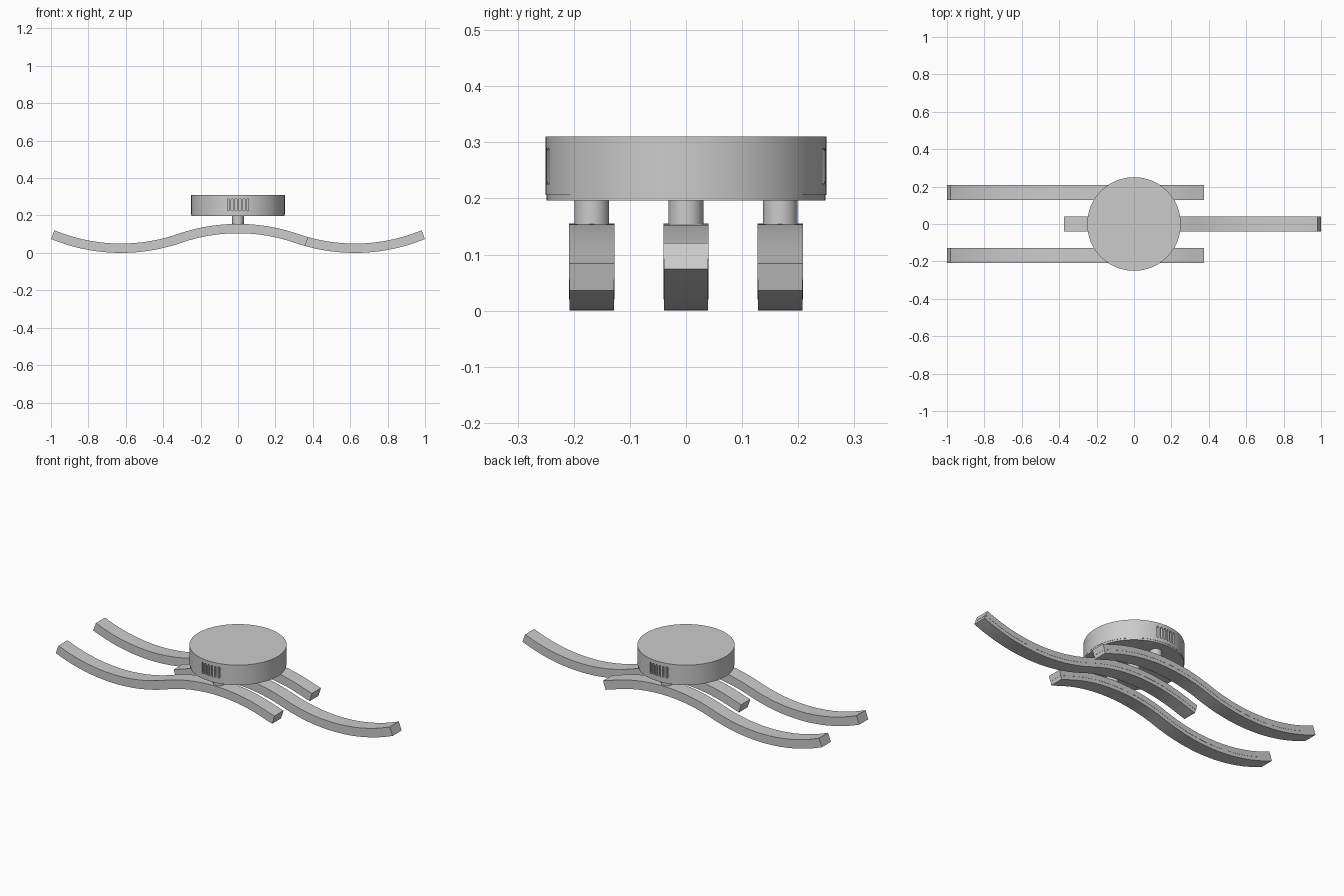
import bpy, bmesh, math

if "Cube" in bpy.data.objects:
    bpy.data.objects.remove(bpy.data.objects["Cube"])

PEAK, TROUGH, HALF = 0.13, 0.025, 0.3125      # wave centreline heights, quarter length
DROP = (PEAK - TROUGH) / 2
R = (HALF ** 2 + DROP ** 2) / (2 * DROP)      # radius of the tangent arcs
ARM_Y = 0.168


def finish(obj, angle=30):
    bpy.ops.object.select_all(action='DESELECT')
    obj.select_set(True)
    bpy.context.view_layer.objects.active = obj
    bpy.ops.object.shade_smooth_by_angle(angle=math.radians(angle))


def from_bmesh(name, bm):
    bmesh.ops.recalc_face_normals(bm, faces=bm.faces[:])
    me = bpy.data.meshes.new(name)
    bm.to_mesh(me)
    bm.free()
    obj = bpy.data.objects.new(name, me)
    bpy.context.collection.objects.link(obj)
    return obj


def cylinder(name, r, z0, z1, y=0.0, n=48):
    bpy.ops.mesh.primitive_cylinder_add(vertices=n, radius=r, depth=z1 - z0,
                                        location=(0, y, (z0 + z1) / 2))
    obj = bpy.context.object
    obj.name = name
    return obj


def wave(x):
    """Height and slope angle of the arm centreline, made of tangent arcs."""
    a = abs(x)
    if a < HALF:
        z, ang = PEAK - R + math.sqrt(R * R - a * a), -math.asin(a / R)
    else:
        d = a - 2 * HALF
        z, ang = TROUGH + R - math.sqrt(R * R - d * d), math.asin(d / R)
    return z, math.copysign(ang, ang * (1 if x >= 0 else -1))


def wave_bar(name, side, y, half_w, lo, hi, trim=0.0, n=56):
    """Sweep a rectangle along the wave; side = +1 reaches +x, -1 reaches -x."""
    x0, x1 = -0.368 + trim, 0.991 - trim
    bm = bmesh.new()
    rings = []
    for i in range(n + 1):
        x = side * (x0 + (x1 - x0) * i / n)
        z, ang = wave(x)
        rings.append([bm.verts.new((x - math.sin(ang) * o, y + w, z + math.cos(ang) * o))
                      for w, o in ((-half_w, lo), (half_w, lo), (half_w, hi), (-half_w, hi))])
    for a, b in zip(rings, rings[1:]):
        for k in range(4):
            bm.faces.new((a[k], a[(k + 1) % 4], b[(k + 1) % 4], b[k]))
    bm.faces.new(rings[0])
    bm.faces.new(rings[-1])
    finish(from_bmesh(name, bm))


# Arms: metal housing over a slightly inset diffuser, each hung on a stem
for label, side, y in (("front", -1, -ARM_Y), ("middle", 1, 0.0), ("back", -1, ARM_Y)):
    wave_bar(label + "_arm_housing", side, y, 0.0405, -0.005, 0.025)
    wave_bar(label + "_arm_diffuser", side, y, 0.0395, -0.025, -0.005, 0.001)
    finish(cylinder(label + "_stem", 0.031, 0.15, 0.197, y, 32))

# Ceiling canopy and base plate
canopy = cylinder("canopy", 0.25, 0.206, 0.31, n=96)
finish(cylinder("canopy_base_plate", 0.2485, 0.196, 0.206, n=96))

# Vent slots: round-ended cutters on front and back
bm = bmesh.new()
SW, Z0, Z1 = 0.0055, 0.225, 0.29
for side in (-1, 1):
    for i in range(6):
        cx = (i - 2.5) * 0.0205
        surf = math.sqrt(0.25 ** 2 - cx ** 2)
        outline = []
        for k in range(14):
            t = math.pi * (k if k < 7 else k - 1) / 6
            zc = Z1 - SW if k < 7 else Z0 + SW
            outline.append((cx + SW * math.cos(t), zc + SW * math.sin(t)))
        near = [bm.verts.new((x, side * (surf - 0.012), z)) for x, z in outline]
        far = [bm.verts.new((x, side * 0.27, z)) for x, z in outline]
        bm.faces.new(near)
        bm.faces.new(far)
        for k in range(14):
            j = (k + 1) % 14
            bm.faces.new((near[k], near[j], far[j], far[k]))
cutter = from_bmesh("vent_cutter", bm)
cutter.hide_render = True
mod = canopy.modifiers.new("vents", 'BOOLEAN')
mod.operation = 'DIFFERENCE'
mod.solver = 'EXACT'
mod.object = cutter
bpy.context.view_layer.objects.active = canopy
bpy.ops.object.modifier_apply(modifier=mod.name)
bpy.data.objects.remove(cutter)
finish(canopy)
